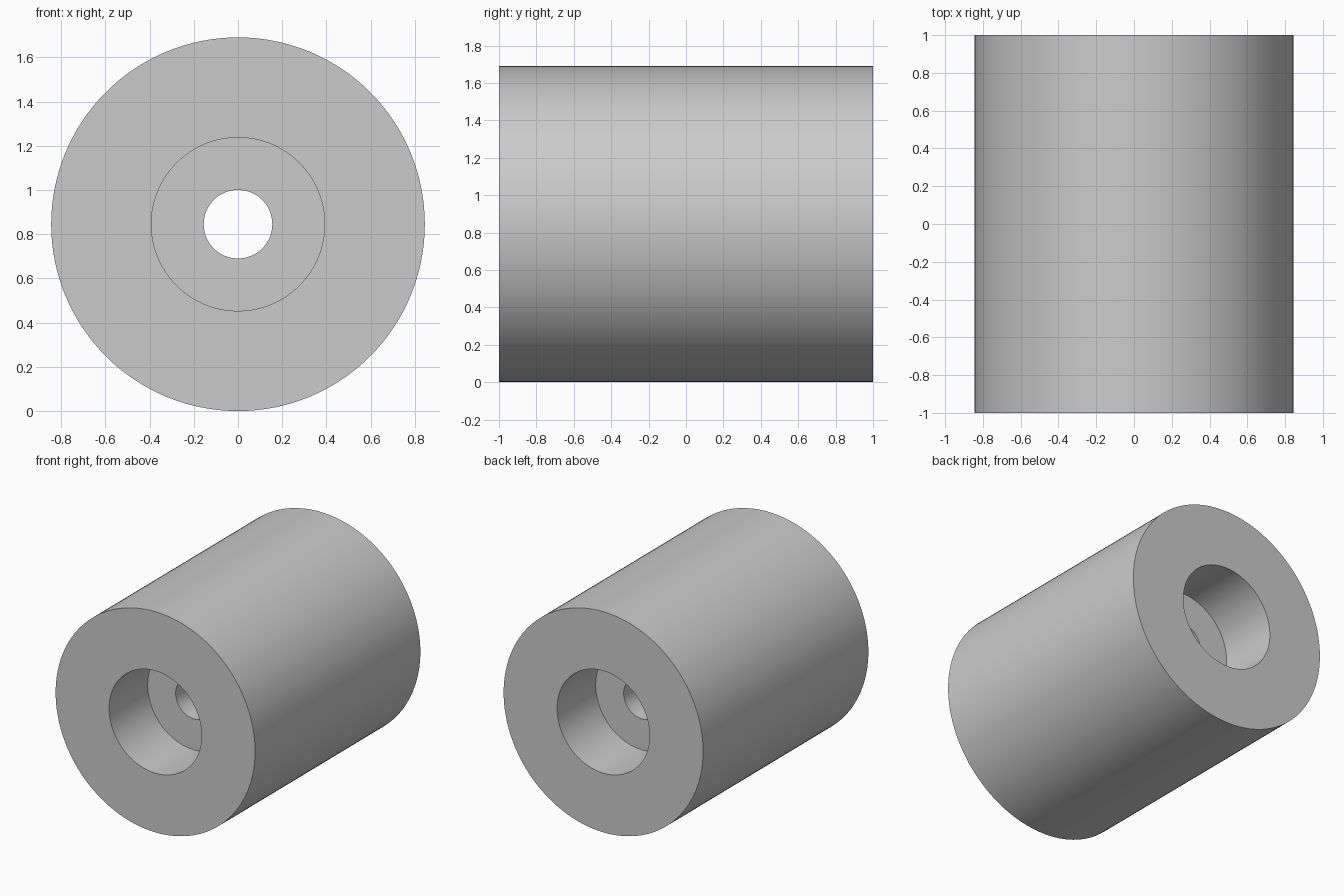
import bpy
import bmesh
import math
from mathutils import Vector

cube = bpy.data.objects.get("Cube")
if cube:
    bpy.data.objects.remove(cube, do_unlink=True)

OUTER, BORE, HOLE = 0.845, 0.392, 0.155
HALF, DEPTH = 1.0, 0.467
SEGMENTS = 128

# Plain grey material
grey = bpy.data.materials.new("light_grey")
grey.use_nodes = True
colour = (0.6, 0.6, 0.6, 1)
grey.diffuse_color = colour
grey.node_tree.nodes["Principled BSDF"].inputs["Base Color"].default_value = colour

# Half cross-section as (radius, y), mirrored to counterbore both ends
front = [(HOLE, DEPTH - HALF), (BORE, DEPTH - HALF), (BORE, -HALF), (OUTER, -HALF)]
profile = front + [(r, -y) for r, y in reversed(front)]

# Spin the closed cross-section around the y axis
bm = bmesh.new()
verts = [bm.verts.new((r, y, OUTER)) for r, y in profile]
edges = [bm.edges.new((v, verts[(i + 1) % len(verts)])) for i, v in enumerate(verts)]
bmesh.ops.spin(bm, geom=verts + edges, cent=Vector((0, 0, OUTER)), axis=Vector((0, 1, 0)),
               angle=math.tau, steps=SEGMENTS, use_merge=True)
bmesh.ops.remove_doubles(bm, verts=bm.verts, dist=1e-5)
bmesh.ops.recalc_face_normals(bm, faces=bm.faces)

mesh = bpy.data.meshes.new("spacer_sleeve")
bm.to_mesh(mesh)
bm.free()
mesh.materials.append(grey)
sleeve = bpy.data.objects.new("spacer_sleeve", mesh)
bpy.context.collection.objects.link(sleeve)

# Smooth walls with sharp rims
bpy.context.view_layer.objects.active = sleeve
sleeve.select_set(True)
bpy.ops.object.shade_smooth_by_angle(angle=math.radians(30))
